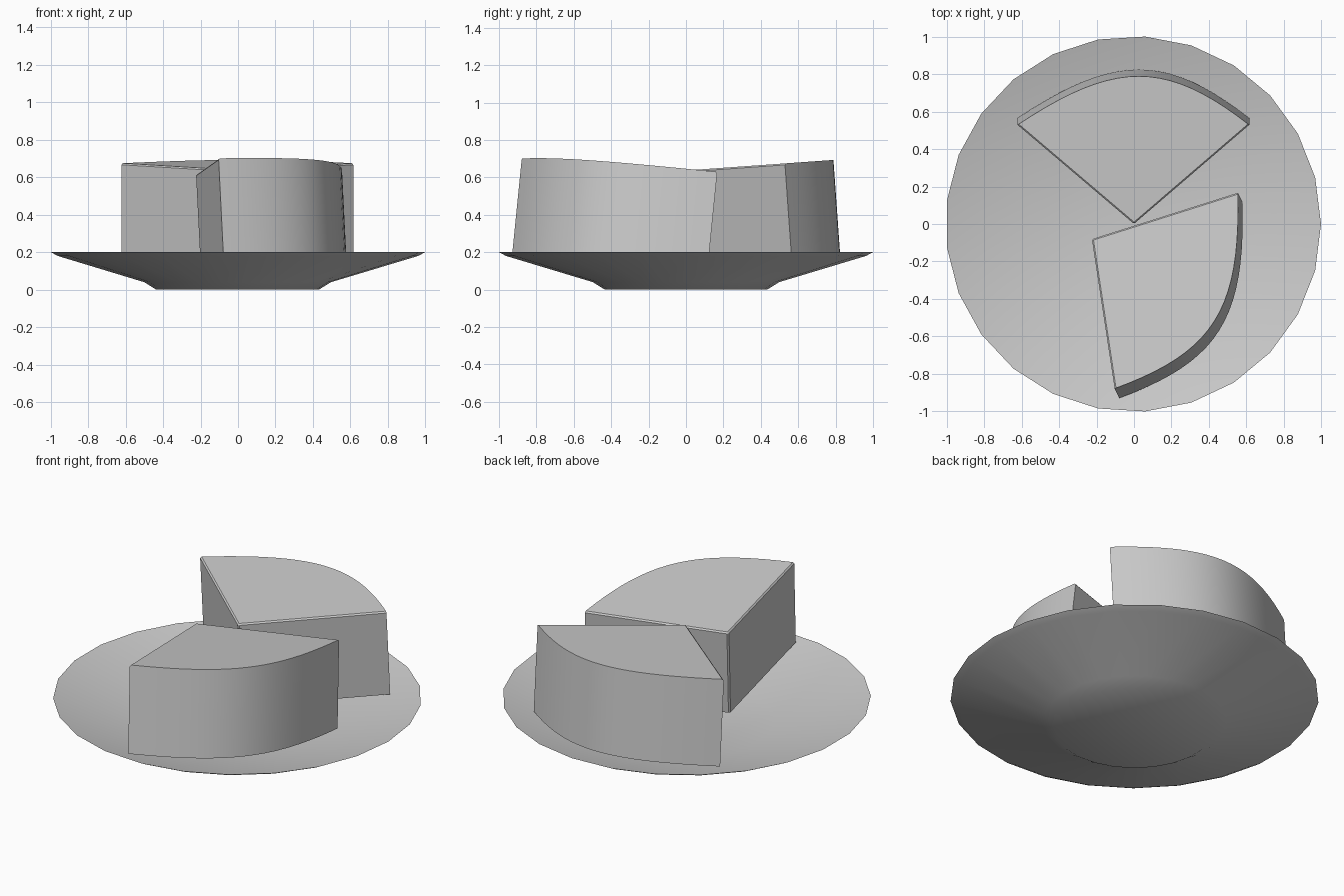
import bpy, bmesh, math
from mathutils import Vector, Matrix
from mathutils.geometry import interpolate_bezier

cube = bpy.data.objects.get("Cube")
if cube:
    bpy.data.objects.remove(cube)

GREY = (0.6, 0.6, 0.6, 1)
mat = bpy.data.materials.new("plain grey")
mat.use_nodes = True
mat.diffuse_color = GREY
mat.node_tree.nodes["Principled BSDF"].inputs["Base Color"].default_value = GREY


def finish(bm, name, angle):
    """Turn a bmesh into a smooth-shaded object that keeps sharp edges."""
    bmesh.ops.recalc_face_normals(bm, faces=bm.faces)
    mesh = bpy.data.meshes.new(name)
    bm.to_mesh(mesh)
    bm.free()
    mesh.materials.append(mat)
    obj = bpy.data.objects.new(name, mesh)
    bpy.context.collection.objects.link(obj)
    bpy.ops.object.select_all(action='DESELECT')
    obj.select_set(True)
    bpy.context.view_layer.objects.active = obj
    bpy.ops.object.shade_smooth_by_angle(angle=math.radians(angle))
    return obj


def make_plate(sides=25):
    # Lathe profile (radius, height) from the foot, round the rim, to the floor
    profile = [(0.435, 0), (0.5, 0.04), (0.965, 0.18), (1.002, 0.2), (0.48, 0.06)]
    bm = bmesh.new()
    rings = []
    for r, z in profile:
        rings.append([bm.verts.new((r * math.cos(a) - 0.004, r * math.sin(a), z))
                      for a in (math.tau * i / sides for i in range(sides))])
    for low, high in zip(rings, rings[1:]):
        for i in range(sides):
            j = (i + 1) % sides
            bm.faces.new((low[i], low[j], high[j], high[i]))
    bm.faces.new(rings[0])
    bm.faces.new(rings[-1])
    return finish(bm, "plate", 35)


def make_slice(name, tip, turn, slope, height=0.51):
    # Wedge outline: the tip at the origin, then the rounded outer crust
    arc = interpolate_bezier(Vector((0.615, 0.53, 0)), Vector((0.17, 0.877, 0)),
                             Vector((-0.1, 0.877, 0)), Vector((-0.622, 0.53, 0)), 21)
    bm = bmesh.new()
    top = [bm.verts.new(p) for p in [Vector((0, 0, 0))] + arc]
    face = bm.faces.new(top)
    made = bmesh.ops.extrude_face_region(bm, geom=[face], use_keep_orig=True)
    moved = [g for g in made["geom"] if isinstance(g, bmesh.types.BMVert)]
    bmesh.ops.translate(bm, verts=moved, vec=(0, 0, -height))
    # Soften the three edges that meet at the tip
    bm.verts.ensure_lookup_table()
    bmesh.ops.bevel(bm, geom=list(top[0].link_edges), offset=0.008,
                    affect='EDGES', segments=1, profile=0.5)
    # Lean the slice on the sloping plate
    lean = Vector((0, 0, 1)).rotation_difference(Vector((-slope[0], -slope[1], 1)))
    bm.transform(Matrix.Translation(tip) @ lean.to_matrix().to_4x4()
                 @ Matrix.Rotation(math.radians(turn), 4, 'Z'))
    return finish(bm, name, 30)


make_plate()
make_slice("back_cake_slice", (0, 0, 0.637), 0, (0, 0.071))
make_slice("front_cake_slice", (-0.225, -0.08, 0.615), -122, (0.05, -0.1))
